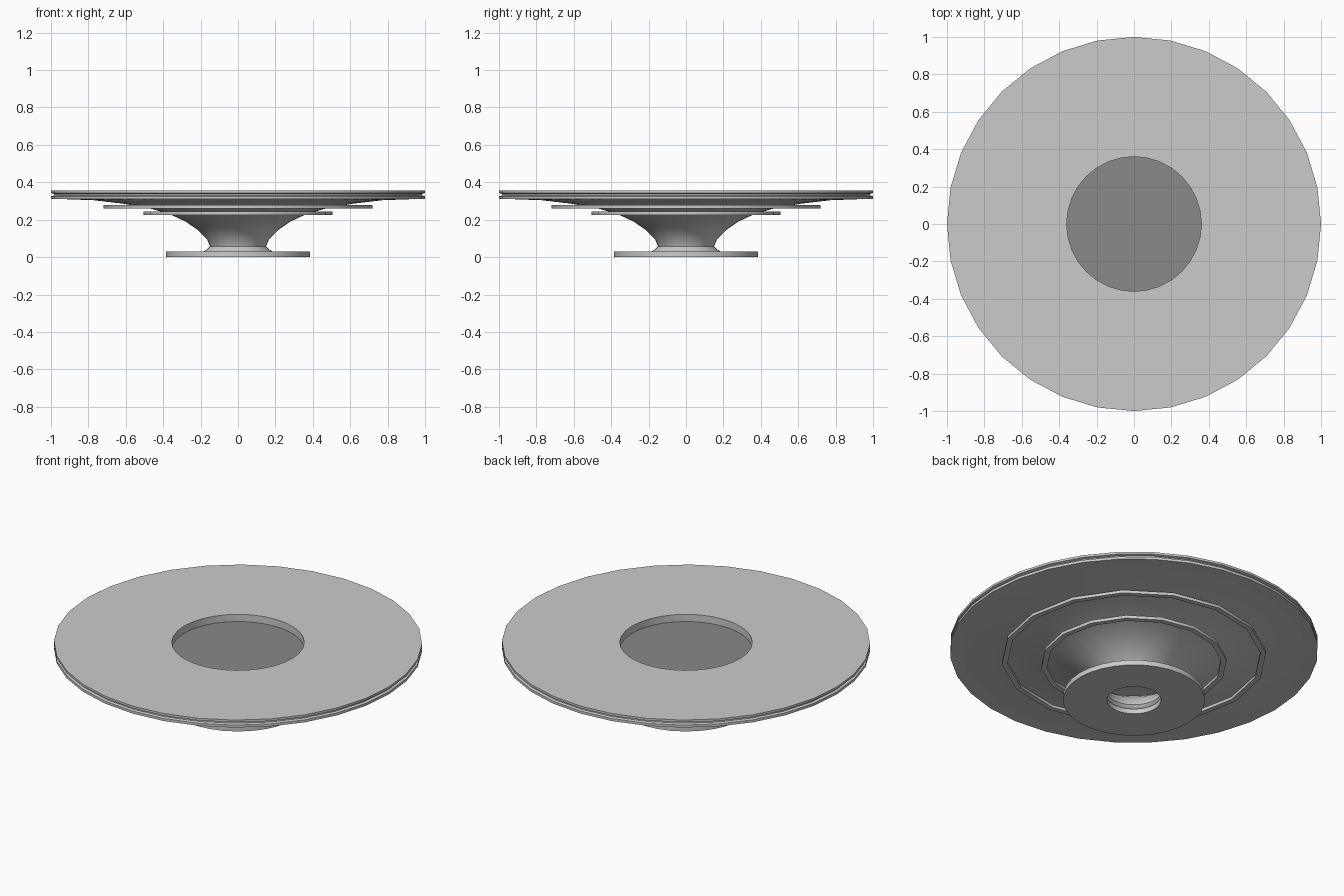
import bpy, bmesh, math

if "Cube" in bpy.data.objects:
    bpy.data.objects.remove(bpy.data.objects["Cube"])


def lathe(name, profile, sides, closed=True, smooth=True):
    """Revolve an (r, z) profile about z; a point with r = 0 becomes a pole."""
    bm = bmesh.new()
    rows = []
    for i in range(sides):
        a = 2 * math.pi * i / sides
        rows.append([bm.verts.new((r * math.cos(a), r * math.sin(a), z)) for r, z in profile])
    n = len(profile)
    for i in range(sides):
        p, q = rows[i], rows[(i + 1) % sides]
        for j in range(n if closed else n - 1):
            k = (j + 1) % n
            bm.faces.new((p[j], q[j], q[k], p[k]))
    bmesh.ops.recalc_face_normals(bm, faces=bm.faces)
    mesh = bpy.data.meshes.new(name)
    bm.to_mesh(mesh)
    bm.free()
    obj = bpy.data.objects.new(name, mesh)
    bpy.context.collection.objects.link(obj)
    if smooth:
        bpy.ops.object.select_all(action='DESELECT')
        obj.select_set(True)
        bpy.context.view_layer.objects.active = obj
        bpy.ops.object.shade_smooth_by_angle(angle=math.radians(30))
    return obj


def ring(name, inner, outer, z0, z1, sides):
    return lathe(name, [(inner, z0), (outer, z0), (outer, z1), (inner, z1)], sides)


# Base ring with a through hole
ring("base_ring", 0.147, 0.385, 0.0, 0.03, 32)

# Hollow flared stem, open at both ends
lathe("flared_stem", [(0.185, 0.03), (0.165, 0.042), (0.15, 0.058), (0.165, 0.095),
                      (0.215, 0.145), (0.28, 0.19), (0.37, 0.232), (0.47, 0.26),
                      (0.61, 0.285), (0.77, 0.304), (0.985, 0.312)], 32, closed=False)

# Floating trim rings under the top
ring("lower_trim_ring", 0.475, 0.505, 0.225, 0.243, 16)
ring("upper_trim_ring", 0.69, 0.72, 0.26, 0.278, 16)

# Top disc with a grooved rim and a central opening
lathe("top_disc", [(0.36, 0.31), (1.0, 0.31), (1.0, 0.325), (0.985, 0.329),
                   (0.985, 0.338), (1.0, 0.342), (1.0, 0.355), (0.36, 0.355)], 32)

# Dark floor of the central recess
bpy.ops.mesh.primitive_circle_add(vertices=32, radius=0.36, fill_type='NGON',
                                  location=(0, 0, 0.312))
floor = bpy.context.object
floor.name = "recess_floor"
dark = bpy.data.materials.new("dark_grey")
dark.diffuse_color = (0.25, 0.25, 0.25, 1)
dark.use_nodes = True
dark.node_tree.nodes["Principled BSDF"].inputs["Base Color"].default_value = dark.diffuse_color
floor.data.materials.append(dark)
